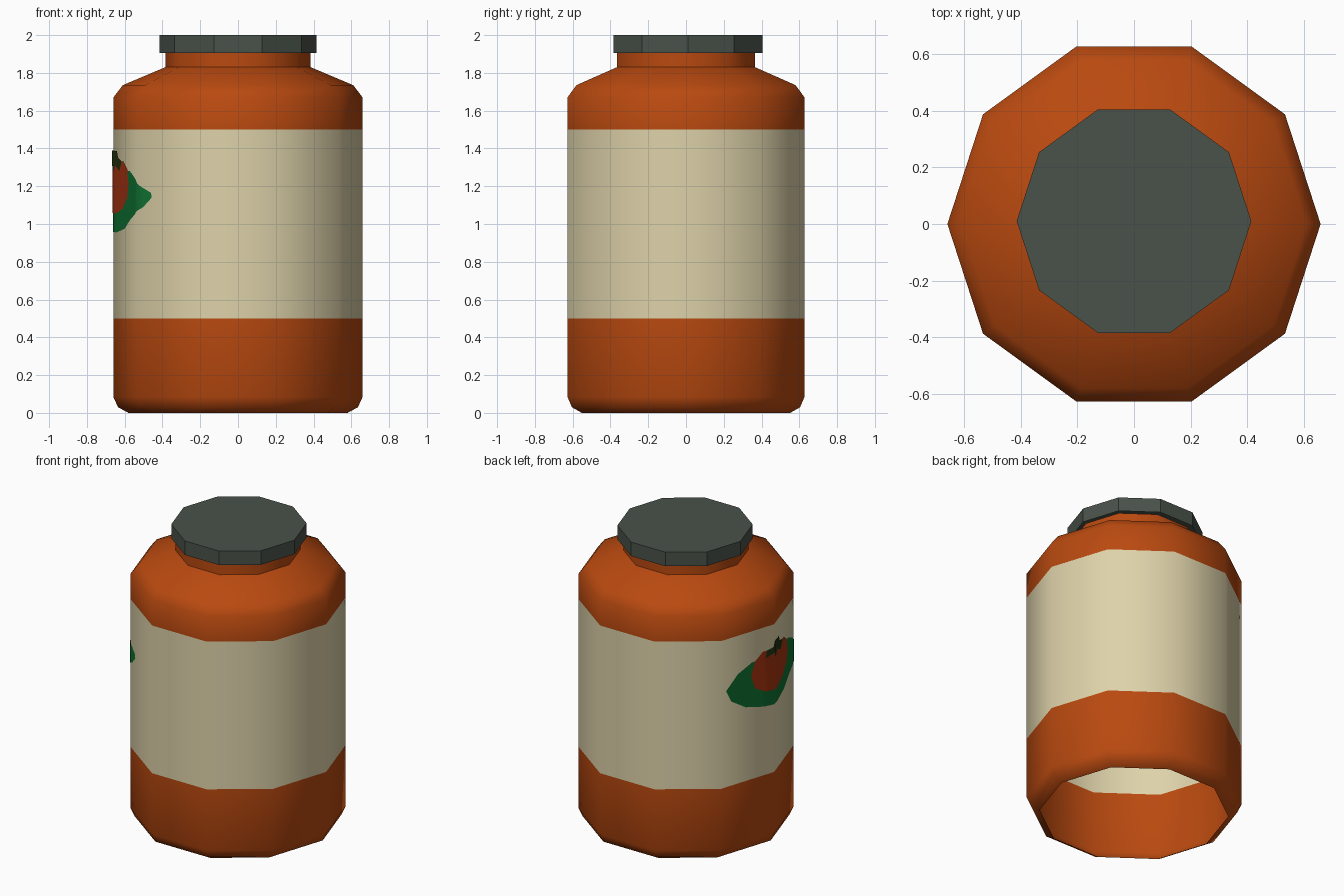
import bpy, bmesh, math
from mathutils import Vector

if "Cube" in bpy.data.objects:
    bpy.data.objects.remove(bpy.data.objects["Cube"])

SIDES, R = 10, 0.66
SIDE_LEN = 2 * R * math.sin(math.pi / SIDES)


def material(name, rgb):
    m = bpy.data.materials.new(name)
    m.diffuse_color = (*rgb, 1)
    m.use_nodes = True
    m.node_tree.nodes["Principled BSDF"].inputs["Base Color"].default_value = m.diffuse_color
    return m


ORANGE = material("sauce_orange", (0.485, 0.067, 0.005))
CREAM = material("label_cream", (0.73, 0.645, 0.40))
GREY = material("lid_grey_green", (0.067, 0.084, 0.068))
GREEN = material("leaf_green", (0.005, 0.17, 0.033))
RED = material("tomato_red", (0.39, 0.034, 0.005))
DARK = material("stem_dark_green", (0.014, 0.033, 0.005))


def finish(bm, name, mats, angle=None):
    mesh = bpy.data.meshes.new(name)
    bm.to_mesh(mesh)
    bm.free()
    for m in mats:
        mesh.materials.append(m)
    ob = bpy.data.objects.new(name, mesh)
    bpy.context.collection.objects.link(ob)
    if angle:
        bpy.ops.object.select_all(action='DESELECT')
        ob.select_set(True)
        bpy.context.view_layer.objects.active = ob
        bpy.ops.object.shade_smooth_by_angle(angle=math.radians(angle))
    return ob


def lathe(profile, centre_y=0, cap=False):
    """Ten-sided turned shell from (radius, z) points, bottom to top."""
    bm = bmesh.new()
    rings = []
    for r, z in profile:
        rings.append([bm.verts.new((r * math.cos(math.tau * i / SIDES),
                                    centre_y + r * math.sin(math.tau * i / SIDES), z))
                      for i in range(SIDES)])
    for a, b in zip(rings, rings[1:]):
        for i in range(SIDES):
            j = (i + 1) % SIDES
            bm.faces.new((a[i], a[j], b[j], b[i]))
    if cap:
        bm.faces.new(rings[-1])
    return bm


# Jar body, open underneath, with the label band coloured by height
bm = lathe([(0.58, 0), (0.635, 0.03), (R, 0.085), (R, 0.5), (R, 1.5), (R, 1.67),
            (0.61, 1.735), (0.385, 1.83), (0.385, 1.91)])
for f in bm.faces:
    f.material_index = int(0.5 < f.calc_center_median().z < 1.5)
finish(bm, "jar_body", [ORANGE, CREAM], 40)

# Lid
finish(lathe([(0.415, 1.905), (0.415, 2.0)], 0.01, True), "lid", [GREY])


def decal(name, outline, mat, lift):
    """Flat outline (distance along wall, height) wrapped on the left side."""
    bm = bmesh.new()
    bm.faces.new([bm.verts.new((s, 0, z)) for s, z in outline])
    bmesh.ops.triangulate(bm, faces=bm.faces[:])
    for k in (-1, 0, 1):
        bmesh.ops.bisect_plane(bm, geom=bm.verts[:] + bm.edges[:] + bm.faces[:],
                               plane_co=(k * SIDE_LEN, 0, 0), plane_no=(1, 0, 0))

    def corner(k):
        a = math.pi + math.tau * k / SIDES
        return Vector((math.cos(a), math.sin(a), 0)) * (R + lift)

    for v in bm.verts:
        t = v.co.x / SIDE_LEN
        k = math.floor(t)
        p = corner(k).lerp(corner(k + 1), t - k)
        v.co = (p.x, p.y, v.co.z)
    bm.normal_update()
    for f in bm.faces:
        c = f.calc_center_median()
        if f.normal.dot(Vector((c.x, c.y, 0))) < 0:
            f.normal_flip()
    finish(bm, name, [mat], 40)


# Painted leaf, tomato and stem on the left of the label
decal("label_leaf", [(-0.37, 1.15), (-0.33, 1.07), (-0.22, 1.0), (-0.08, 0.965), (0.06, 0.955),
                     (0.2, 0.975), (0.29, 1.02), (0.37, 1.05), (0.45, 1.09), (0.505, 1.14),
                     (0.5, 1.165), (0.43, 1.2), (0.38, 1.24), (0.29, 1.28), (0.1, 1.29),
                     (-0.17, 1.29), (-0.28, 1.24)], GREEN, 0.002)
decal("label_tomato", [(-0.18, 1.2), (-0.15, 1.11), (-0.07, 1.065), (0.05, 1.055), (0.17, 1.08),
                       (0.25, 1.14), (0.27, 1.21), (0.25, 1.29), (0.19, 1.33), (0.05, 1.335),
                       (-0.09, 1.34), (-0.15, 1.29)], RED, 0.004)
decal("label_stem", [(-0.07, 1.29), (0.0, 1.31), (0.01, 1.27), (0.05, 1.31), (0.12, 1.28),
                     (0.11, 1.32), (0.16, 1.33), (0.1, 1.35), (0.08, 1.385), (0.0, 1.39),
                     (-0.01, 1.35), (-0.06, 1.34)], DARK, 0.006)
